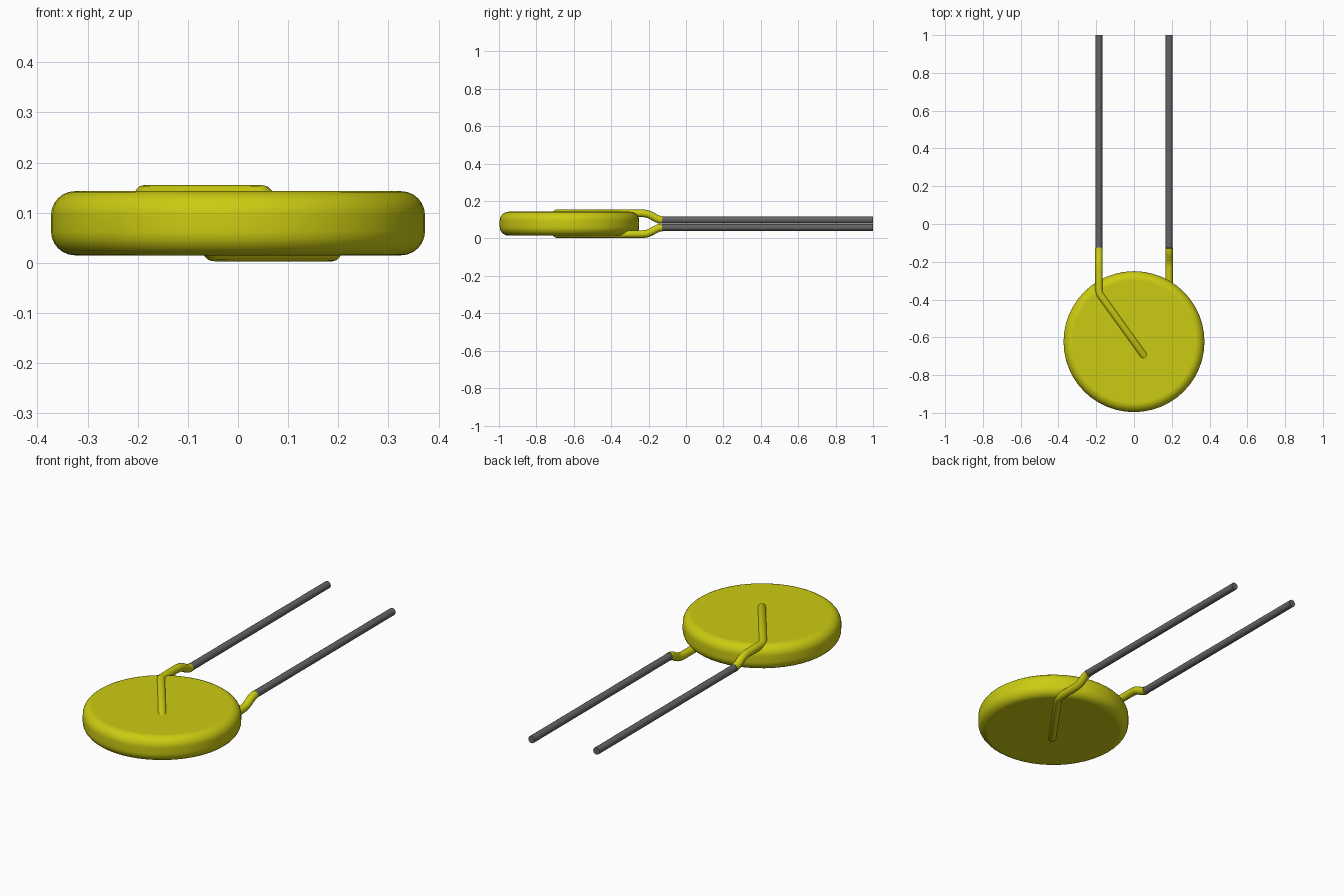
import bpy
import math

cube = bpy.data.objects.get("Cube")
if cube:
    bpy.data.objects.remove(cube, do_unlink=True)

DISC_Y, DISC_R = -0.623, 0.373
Z_LOW, Z_HIGH = 0.015, 0.143
Z_MID = 0.079
WIRE_X, WIRE_R = 0.186, 0.0185
COAT_END = -0.128


def make_material(name, color, roughness):
    mat = bpy.data.materials.new(name)
    mat.use_nodes = True
    mat.diffuse_color = color
    bsdf = mat.node_tree.nodes["Principled BSDF"]
    bsdf.inputs["Base Color"].default_value = color
    bsdf.inputs["Roughness"].default_value = roughness
    return mat


yellow = make_material("yellow_coating", (0.60, 0.60, 0.006, 1), 0.5)
grey = make_material("grey_metal", (0.13, 0.13, 0.13, 1), 0.5)


def select_only(obj):
    bpy.ops.object.select_all(action='DESELECT')
    obj.select_set(True)
    bpy.context.view_layer.objects.active = obj


def finish(obj, mat, angle=35):
    obj.data.materials.clear()
    obj.data.materials.append(mat)
    select_only(obj)
    bpy.ops.object.shade_smooth_by_angle(angle=math.radians(angle))


# Coated disc with rounded rims
bpy.ops.mesh.primitive_cylinder_add(vertices=48, radius=DISC_R, depth=Z_HIGH - Z_LOW,
                                    location=(0, DISC_Y, (Z_LOW + Z_HIGH) / 2))
disc = bpy.context.object
disc.name = "disc_body"
bevel = disc.modifiers.new("rounded_rim", 'BEVEL')
bevel.width = 0.048
bevel.segments = 6
bevel.limit_method = 'ANGLE'
bevel.angle_limit = math.radians(40)
select_only(disc)
bpy.ops.object.modifier_apply(modifier=bevel.name)
finish(disc, yellow)
weighted = disc.modifiers.new("flat_face_normals", 'WEIGHTED_NORMAL')
weighted.keep_sharp = True

# Path of the coated wire: from the straight lead, over the disc, diagonally across its face
COAT_PATH = [
    (-WIRE_X, COAT_END, 0.099), (-WIRE_X, -0.143, 0.101), (-WIRE_X, -0.160, 0.108),
    (-WIRE_X, -0.185, 0.122), (-WIRE_X, -0.205, 0.131), (-WIRE_X, -0.230, 0.135),
    (-WIRE_X, -0.350, 0.135), (-0.182, -0.368, 0.135), (-0.172, -0.385, 0.135),
    (0.048, -0.690, 0.135), (0.070, -0.720, 0.113),
]


def coated_wire(name, flip):
    """Sweep a round section along the path; flip turns it half round the y axis."""
    curve = bpy.data.curves.new(name, 'CURVE')
    curve.dimensions = '3D'
    curve.bevel_depth = 0.0205
    curve.bevel_resolution = 4
    curve.use_fill_caps = True
    spline = curve.splines.new('POLY')
    spline.points.add(len(COAT_PATH) - 1)
    for point, (x, y, z) in zip(spline.points, COAT_PATH):
        point.co = (-x, y, 2 * Z_MID - z, 1) if flip else (x, y, z, 1)
    obj = bpy.data.objects.new(name, curve)
    bpy.context.collection.objects.link(obj)
    select_only(obj)
    bpy.ops.object.convert(target='MESH')
    finish(bpy.context.object, yellow)


def bare_lead(name, x, z):
    length = 1 - COAT_END
    bpy.ops.mesh.primitive_cylinder_add(vertices=16, radius=WIRE_R, depth=length,
                                        location=(x, 1 - length / 2, z),
                                        rotation=(math.pi / 2, 0, 0))
    obj = bpy.context.object
    obj.name = name
    finish(obj, grey)


# Upper wire on the right side, lower wire on the left side
coated_wire("right_coated_wire", False)
coated_wire("left_coated_wire", True)
bare_lead("right_lead", -WIRE_X, 0.099)
bare_lead("left_lead", WIRE_X, 2 * Z_MID - 0.099)
